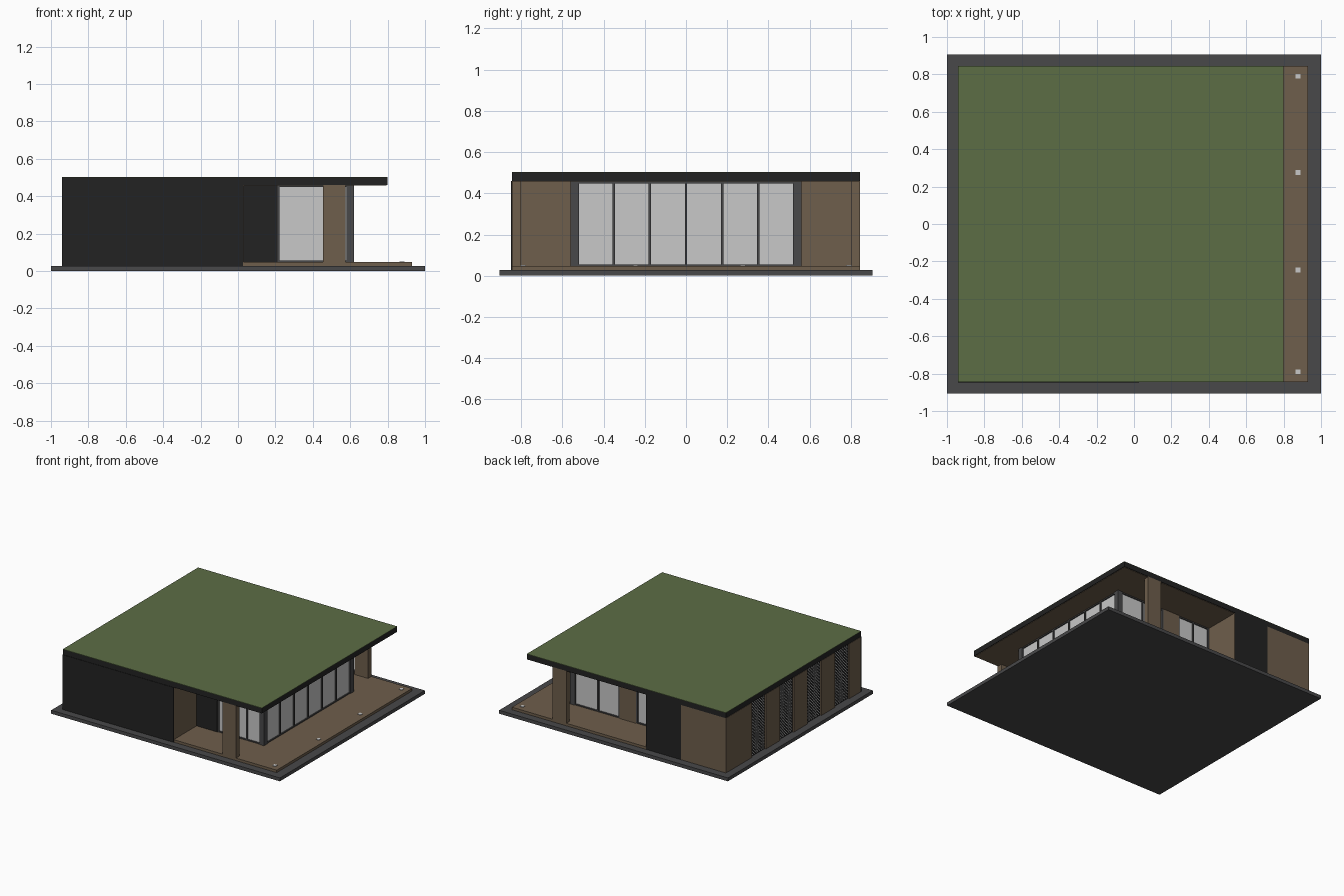
import bpy, bmesh

if "Cube" in bpy.data.objects:
    bpy.data.objects.remove(bpy.data.objects["Cube"])

def mat(name, rgb):
    m = bpy.data.materials.new(name)
    m.diffuse_color = (*rgb, 1)
    m.use_nodes = True
    m.node_tree.nodes["Principled BSDF"].inputs["Base Color"].default_value = m.diffuse_color
    return m

BROWN = mat("brown wood", (0.156, 0.112, 0.072))
BLACK = mat("black cladding", (0.016, 0.016, 0.016))
GREY = mat("dark grey", (0.065, 0.065, 0.067))
GREEN = mat("roof green", (0.107, 0.153, 0.060))
GLASS = mat("pale glass", (0.58, 0.58, 0.58))

def box(name, x, y, z, m):
    """Box from (min, max) ranges."""
    bm = bmesh.new()
    bmesh.ops.create_cube(bm, size=1)
    for v in bm.verts:
        v.co = [r[0] if c < 0 else r[1] for c, r in zip(v.co, (x, y, z))]
    me = bpy.data.meshes.new(name)
    bm.to_mesh(me)
    bm.free()
    me.materials.append(m)
    ob = bpy.data.objects.new(name, me)
    bpy.context.collection.objects.link(ob)
    return ob

G, F, T, R = 0.027, 0.047, 0.46, 0.503      # slab top, deck top, wall top, roof top
W, H = 0.845, 0.56                          # outer and inner half widths

# Ground slab and deck
box("ground_slab", (-1, 1), (-0.905, 0.905), (0, G), GREY)
box("deck_front", (0.03, 0.93), (-W, 0), (G, F), BROWN)
box("deck_back", (-0.24, 0.93), (0, W), (G, F), BROWN)
for i, y in enumerate((-0.79, -0.245, 0.275, 0.79)):
    box(f"deck_light_{i}", (0.863, 0.889), (y - 0.013, y + 0.013), (F, F + 0.004), GLASS)

# Roof: fascia, planted top, timber soffit
box("roof_fascia", (-0.94, 0.80), (-W, W), (T, R - 0.003), BLACK)
box("roof_planting", (-0.94, 0.80), (-W, W), (R - 0.003, R), GREEN)
box("soffit", (-0.935, 0.795), (-W + 0.005, W - 0.005), (T - 0.003, T), BROWN)

# Solid walls
box("front_cladding", (-0.942, 0.028), (-W - 0.003, -W + 0.01), (G, T), BLACK)
box("front_return_wall", (-0.02, 0.03), (-W + 0.005, -H + 0.02), (G, T), BROWN)
box("porch_panel", (0.03, 0.21), (-H, -H + 0.03), (F, T), BLACK)
box("back_wall", (-0.94, -0.55), (W - 0.04, W), (G, T), BROWN)
box("back_cladding", (-0.55, -0.243), (W - 0.04, W), (G, T), BLACK)
box("back_return_wall", (-0.28, -0.24), (H - 0.02, W - 0.003), (G, T), BROWN)
box("back_timber_panel", (0.047, 0.19), (H - 0.04, H), (F, T), BROWN)

# Left wall: brown piers with perforated screens between
starts = [0.52 - 0.346 * i for i in range(4)]
edges = [W - 0.02] + [s for y in starts for s in (y, y - 0.175)] + [-W + 0.005]
for i in range(5):
    box(f"left_pier_{i}", (-0.942, -0.89), (edges[2 * i + 1], edges[2 * i]), (G, T), BROWN)

def screen(name, y0, y1, x):
    """Black panel with staggered diamond openings showing as pale plates."""
    box(name, (x, x + 0.03), (y0, y1), (G, T), BLACK)
    bm = bmesh.new()
    cols, rows, r = 8, 36, 0.0058
    dy, dz = (y1 - y0) / cols, (T - G) / rows
    for j in range(1, rows):
        for k in range(cols - j % 2):
            y, z = y0 + dy * (k + 0.5 + 0.5 * (j % 2)), G + dz * j
            bm.faces.new([bm.verts.new((x - 0.001, y + a, z + b))
                          for a, b in ((0, r), (r, 0), (0, -r), (-r, 0))])
    bmesh.ops.recalc_face_normals(bm, faces=bm.faces)
    for f in bm.faces:
        if f.normal.x > 0:
            f.normal_flip()
    me = bpy.data.meshes.new(name + "_openings")
    bm.to_mesh(me)
    bm.free()
    me.materials.append(GLASS)
    bpy.context.collection.objects.link(bpy.data.objects.new(name + "_openings", me))

for i, y in enumerate(starts):
    screen(f"screen_{i}", y - 0.175, y, -0.93)

# Pillars and glazed corner posts
for side, s in (("front", -1), ("back", 1)):
    box(f"{side}_pillar", (0.455, 0.575), sorted((s * 0.803, s * W)), (F, T), BROWN)
    box(f"{side}_corner_post", (0.58, 0.62), sorted((s * 0.52, s * H)), (F, T), GREY)

def glazing(name, axis, a, b, lo, hi, bars):
    """Glass sheet with top, bottom and upright bars; axis is its run direction."""
    mid = (lo + hi) / 2
    def part(n, run, deep, z, m):
        x, y = (run, deep) if axis == "x" else (deep, run)
        box(f"{name}_{n}", x, y, z, m)
    part("glass", (a, b), (mid - 0.006, mid + 0.006), (F, T), GLASS)
    part("sill", (a, b), (lo, hi), (F, F + 0.008), GREY)
    part("head", (a, b), (lo, hi), (T - 0.012, T), GREY)
    for i, p in enumerate(bars):
        part(f"bar_{i}", (p - 0.006, p + 0.006), (lo, hi), (F, T), GREY)

glazing("right_window", "y", -0.52, 0.52, 0.585, 0.615,
        [0.175 * i for i in range(-2, 3)])
glazing("front_window", "x", 0.21, 0.58, -0.555, -0.525, [0.216, 0.465])
glazing("back_window", "x", 0.19, 0.58, 0.525, 0.555, [0.196, 0.382])
glazing("back_side_window", "x", -0.24, 0.047, 0.525, 0.555, [-0.234, -0.094, 0.041])
